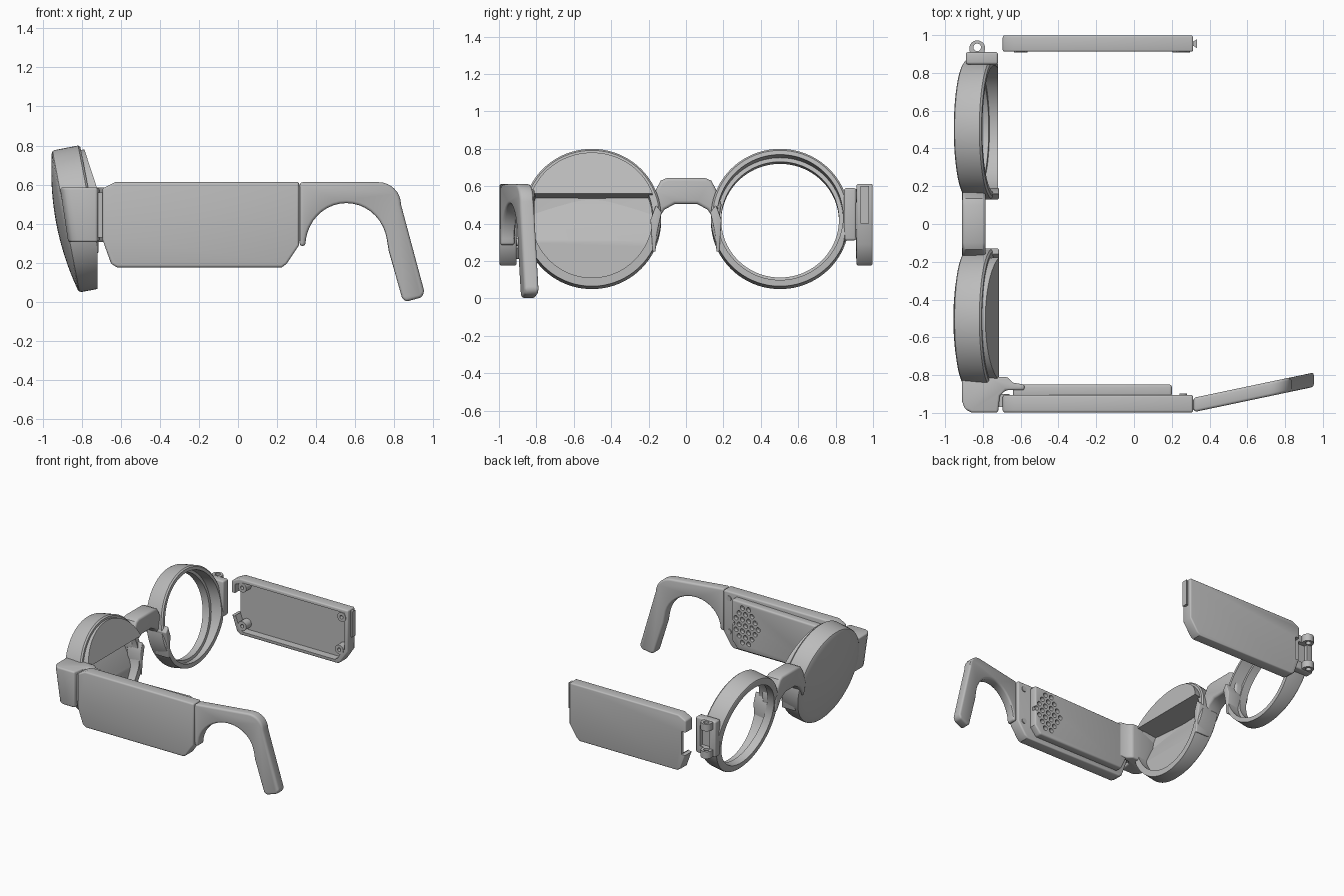
import bpy, bmesh
from math import sin, cos, pi, radians
from mathutils import Matrix, Vector

cube = bpy.data.objects.get("Cube")
if cube:
    bpy.data.objects.remove(cube, do_unlink=True)

grey = bpy.data.materials.new("plain grey")
grey.use_nodes = True
grey.diffuse_color = (0.5, 0.5, 0.5, 1)
grey.node_tree.nodes["Principled BSDF"].inputs["Base Color"].default_value = (0.5, 0.5, 0.5, 1)


def finish(name, bm):
    bmesh.ops.recalc_face_normals(bm, faces=bm.faces[:])
    mesh = bpy.data.meshes.new(name)
    bm.to_mesh(mesh)
    bm.free()
    mesh.materials.append(grey)
    ob = bpy.data.objects.new(name, mesh)
    bpy.context.collection.objects.link(ob)
    return ob


def apply(ob, mod):
    bpy.ops.object.select_all(action='DESELECT')
    bpy.context.view_layer.objects.active = ob
    ob.select_set(True)
    bpy.ops.object.modifier_apply(modifier=mod.name)


def prism(name, pts, axis, lo, hi, bevel=0.0):
    """Extrude a flat outline along an axis, with optional rounded edges."""
    place = {'x': lambda a, b, c: (c, a, b), 'y': lambda a, b, c: (a, c, b),
             'z': lambda a, b, c: (a, b, c)}[axis]
    bm = bmesh.new()
    face = bm.faces.new([bm.verts.new(place(a, b, lo)) for a, b in pts])
    ext = bmesh.ops.extrude_face_region(bm, geom=[face])
    verts = [g for g in ext['geom'] if isinstance(g, bmesh.types.BMVert)]
    bmesh.ops.translate(bm, verts=verts, vec=Vector(place(0, 0, hi - lo)))
    ob = finish(name, bm)
    if bevel:
        mod = ob.modifiers.new("round", 'BEVEL')
        mod.width, mod.segments, mod.angle_limit = bevel, 3, radians(40)
        apply(ob, mod)
    return ob


def box(name, x, y, z, bevel=0.0):
    return prism(name, [(x[0], y[0]), (x[1], y[0]), (x[1], y[1]), (x[0], y[1])], 'z', *z, bevel)


def cylinders(name, spots, r, axis, lo, hi, sides=24):
    """One object holding parallel cylinders at the given spots."""
    bm = bmesh.new()
    for a, b in spots:
        mid = (lo + hi) / 2
        m = Matrix.Translation((a, b, mid) if axis == 'z' else (a, mid, b))
        if axis == 'y':
            m = m @ Matrix.Rotation(pi / 2, 4, 'X')
        bmesh.ops.create_cone(bm, cap_ends=True, segments=sides, radius1=r, radius2=r,
                              depth=hi - lo, matrix=m)
    return finish(name, bm)


def boolean(ob, cutter, kind='DIFFERENCE'):
    mod = ob.modifiers.new("cut", 'BOOLEAN')
    mod.operation, mod.object, mod.solver = kind, cutter, 'EXACT'
    apply(ob, mod)
    bpy.data.objects.remove(cutter, do_unlink=True)


def lens_frame(y):
    return Matrix.Translation((-0.887, y, 0.41)) @ Matrix.Rotation(radians(79.2), 4, 'Y')


def lathe(name, profile, y, closed, steps=96):
    """Turn a (radius, depth) profile around the tilted lens axis, trimmed flat behind."""
    bm = bmesh.new()
    rings = []
    for r, d in profile:
        if r == 0:
            rings.append([bm.verts.new((0, 0, d))] * steps)
        else:
            rings.append([bm.verts.new((r * cos(2 * pi * i / steps), r * sin(2 * pi * i / steps), d))
                          for i in range(steps)])
    pairs = list(zip(rings, rings[1:])) + ([(rings[-1], rings[0])] if closed else [])
    for a, b in pairs:
        for i in range(steps):
            j = (i + 1) % steps
            bm.faces.new(list(dict.fromkeys((a[i], a[j], b[j], b[i]))))
    bm.transform(lens_frame(y))
    cut = bmesh.ops.bisect_plane(bm, geom=bm.verts[:] + bm.edges[:] + bm.faces[:],
                                 plane_co=(-0.72, 0, 0), plane_no=(1, 0, 0), clear_outer=True)
    edges = [g for g in cut['geom_cut'] if isinstance(g, bmesh.types.BMEdge)]
    bmesh.ops.triangle_fill(bm, edges=edges, use_beauty=True)
    return finish(name, bm)


# Open rim on the left, with an inner lip
rim = [(0.357, 0), (0.366, 0.006), (0.37, 0.018), (0.37, 0.14), (0.36, 0.15)]
lathe("open_rim", rim + [(0.337, 0.15), (0.337, 0.06), (0.315, 0.06), (0.315, 0)], 0.503, True)

# Domed cup on the right
dome = [(0.357 * i / 8, -0.045 * (1 - (i / 8) ** 2)) for i in range(8)]
lathe("domed_cup", dome + rim + [(0.325, 0.15), (0.325, 0.035), (0, 0)], -0.503, False)

# Filling inside the cup: hooded upper cap, slot, sloping lower panel
inner = prism("cup_insert", [(-0.715, 0.56), (-0.8, 0.82), (-1.05, 0.82), (-1.05, 0.03), (-0.775, 0.03),
                             (-0.79, 0.31), (-0.885, 0.5), (-0.9, 0.535)], 'y', -0.95, -0.05)
bm = bmesh.new()
bmesh.ops.create_cone(bm, cap_ends=True, segments=96, radius1=0.345, radius2=0.345, depth=0.3,
                      matrix=lens_frame(-0.503) @ Matrix.Translation((0, 0, 0.16)))
boolean(inner, finish("insert_trim", bm), 'INTERSECT')

# Bridge and nose pads
half = [(0.1, 0.645), (0.135, 0.63), (0.165, 0.575), (0.19, 0.5), (0.17, 0.38),
        (0.145, 0.43), (0.115, 0.475), (0.06, 0.505)]
prism("bridge", half + [(-y, z) for y, z in reversed(half)], 'x', -0.91, -0.785, 0.022)
for side, s in (("left", 1), ("right", -1)):
    pad = [(0.13, 0.46), (0.16, 0.5), (0.19, 0.42), (0.178, 0.25), (0.163, 0.25), (0.155, 0.35)]
    prism(side + "_nose_pad", [(s * y, z) for y, z in pad], 'x', -0.83, -0.715, 0.006)

# Right end piece that wraps round to the arm
end = prism("right_end_piece", [(-0.89, -0.82), (-0.89, -0.94), (-0.875, -0.98), (-0.84, -0.998),
            (-0.72, -0.998), (-0.71, -0.91), (-0.68, -0.88), (-0.58, -0.88), (-0.58, -0.85),
            (-0.64, -0.84), (-0.67, -0.81), (-0.75, -0.81)], 'z', 0.305, 0.585, 0.012)
for v in end.data.vertices:
    if v.co.x < -0.8:
        v.co.x -= 0.15 * (v.co.z - 0.44)
box("right_hinge_core", (-0.73, -0.66), (-0.97, -0.9), (0.33, 0.56))

# Left hinge: block with a window and two knuckles
block = box("left_hinge_block", (-0.89, -0.72), (0.845, 0.91), (0.31, 0.59), 0.012)
boolean(block, box("window_cutter", (-0.84, -0.76), (0.88, 0.95), (0.37, 0.53)))
for name, lo, hi in (("upper", 0.53, 0.585), ("lower", 0.315, 0.37)):
    k = cylinders(name + "_knuckle", [(-0.83, 0.93)], 0.042, 'z', lo, hi, 32)
    boolean(k, cylinders("pin_cutter", [(-0.83, 0.935)], 0.02, 'z', lo - 0.1, hi + 0.1))
    box(name + "_knuckle_web", (-0.87, -0.79), (0.89, 0.912), (lo, hi))

# Arm body outline shared by both sides
arm = [(-0.695, 0.58), (-0.63, 0.612), (0.313, 0.612), (0.313, 0.29), (0.25, 0.195), (0.225, 0.176),
       (-0.62, 0.176), (-0.65, 0.195), (-0.695, 0.32)]
prism("right_arm", arm, 'y', -0.998, -0.905, 0.012)

# Raised inner cover with a round cluster of sound holes and corner screws
cover = prism("right_inner_cover", [(-0.64, 0.57), (0.2, 0.59), (0.2, 0.27), (0.15, 0.21),
                                    (-0.6, 0.21), (-0.64, 0.3)], 'y', -0.915, -0.85, 0.012)
holes = [(0.08 + 0.055 * (i + 0.5 * (j % 2)), 0.41 + 0.045 * j)
         for j in range(-3, 4) for i in range(-2, 3)
         if ((i + 0.5 * (j % 2)) * 0.055 / 0.115) ** 2 + (j * 0.045 / 0.16) ** 2 <= 1]
boolean(cover, cylinders("sound_hole_cutter", holes, 0.018, 'y', -0.88, -0.8, 16))
cylinders("cover_screws", [(0.26, 0.56), (0.26, 0.3)], 0.02, 'y', -0.91, -0.898)

# Hooked ear piece: arch below, rounded shoulder, tail leaning inward
arch = [(0.555 - 0.21 * cos(t), 0.285 + 0.22 * sin(t)) for t in [pi * i / 20 for i in range(20)]]
shoulder = [(0.72 + 0.115 * cos(t), 0.497 + 0.115 * sin(t)) for t in [pi * i / 16 for i in range(9)]]
tail = [(0.772, 0.26), (0.84, 0.02), (0.86, 0.0), (0.94, 0.022), (0.955, 0.05)]
tip = prism("ear_hook", [(0.316, 0.612), (0.316, 0.285)] + arch + tail + shoulder, 'y', -0.038, 0.038, 0.018)
for v in tip.data.vertices:
    v.co.y += -0.955 + 0.21 * max(0, v.co.x - 0.33)
box("ear_hook_joint", (0.29, 0.34), (-0.985, -0.93), (0.31, 0.59))

# Detached left arm: a shallow tray open towards the inside
tray = prism("left_arm_tray", arm, 'y', 0.912, 0.998, 0.01)
hollow = [(-0.19 + (x + 0.19) * 0.94, 0.394 + (z - 0.394) * 0.88) for x, z in arm]
boolean(tray, prism("hollow_cutter", hollow, 'y', 0.85, 0.972))
boolean(tray, box("notch_cutter", (-0.75, -0.66), (0.85, 1.05), (0.31, 0.49)))
corners = [(-0.6, 0.55), (-0.6, 0.25), (0.26, 0.55), (0.24, 0.29)]
posts = cylinders("tray_posts", corners, 0.036, 'y', 0.908, 0.98)
boolean(posts, cylinders("screw_cutter", corners, 0.014, 'y', 0.85, 0.95, 16))
prism("tray_tab", [(0.3, 0.967), (0.3, 0.943), (0.315, 0.943), (0.333, 0.932), (0.333, 0.978),
                   (0.315, 0.967)], 'z', 0.4, 0.6)

# Smooth shading that keeps crisp edges
bpy.ops.object.select_all(action='DESELECT')
for ob in bpy.context.scene.objects:
    if ob.type == 'MESH':
        ob.select_set(True)
        bpy.context.view_layer.objects.active = ob
bpy.ops.object.shade_smooth_by_angle(angle=radians(35))
